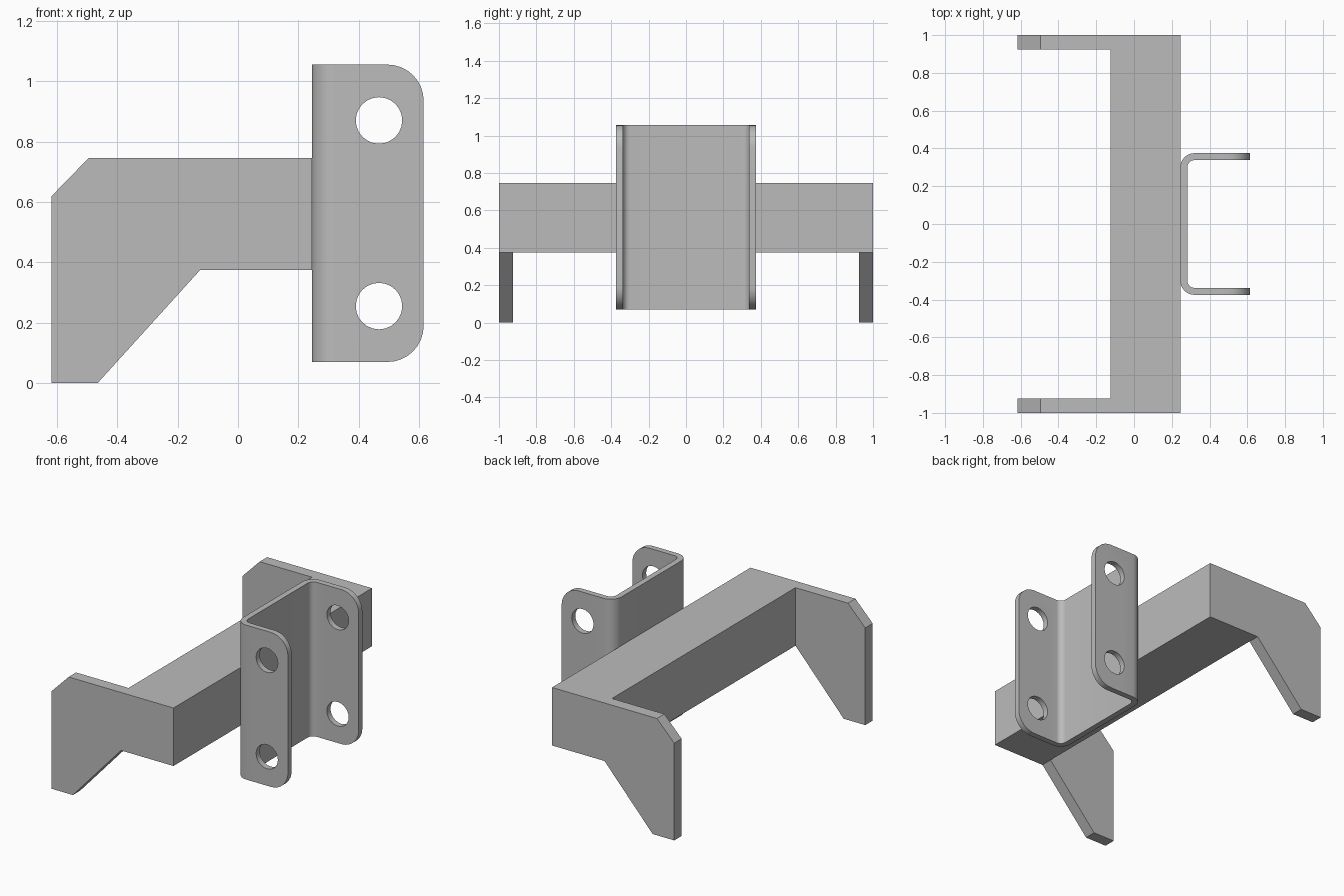
import bpy
import math
from math import pi, cos, sin
from mathutils import Matrix

default = bpy.data.objects.get("Cube")
if default:
    bpy.data.objects.remove(default, do_unlink=True)

import bmesh

steel = bpy.data.materials.new("grey steel")
steel.use_nodes = True
grey = (0.5, 0.5, 0.5, 1)
steel.diffuse_color = grey
steel.node_tree.nodes["Principled BSDF"].inputs["Base Color"].default_value = grey


def prism(name, outline, low, high, axis="z"):
    """Extrude an outline: (x, y) points along z, or (x, z) points along y."""
    bm = bmesh.new()
    place = (lambda a, b: (a, b, low)) if axis == "z" else (lambda a, b: (a, low, b))
    face = bm.faces.new([bm.verts.new(place(a, b)) for a, b in outline])
    moved = bmesh.ops.extrude_face_region(bm, geom=[face])["geom"]
    step = (0, 0, high - low) if axis == "z" else (0, high - low, 0)
    bmesh.ops.translate(bm, vec=step,
                        verts=[v for v in moved if isinstance(v, bmesh.types.BMVert)])
    bmesh.ops.recalc_face_normals(bm, faces=bm.faces)
    mesh = bpy.data.meshes.new(name)
    bm.to_mesh(mesh)
    bm.free()
    obj = bpy.data.objects.new(name, mesh)
    mesh.materials.append(steel)
    bpy.context.collection.objects.link(obj)
    return obj


def arc(cx, cy, r, start, end, steps=8):
    angles = [math.radians(start + (end - start) * i / steps) for i in range(steps + 1)]
    return [(cx + r * cos(a), cy + r * sin(a)) for a in angles]


def cut(obj, cutter, operation):
    cutter.hide_render = True
    mod = obj.modifiers.new(operation.lower(), "BOOLEAN")
    mod.operation = operation
    mod.solver = "EXACT"
    mod.object = cutter
    graph = bpy.context.evaluated_depsgraph_get()
    mesh = bpy.data.meshes.new_from_object(obj.evaluated_get(graph))
    obj.modifiers.clear()
    obj.data = mesh
    bpy.data.objects.remove(cutter, do_unlink=True)


# Cross beam
back, front = -0.125, 0.245
bottom, top = 0.375, 0.745
prism("cross_beam", [(back, bottom), (front, bottom), (front, top), (back, top)], -1, 1, "y")

# Hooked end plates with a chamfered top corner
hook = [(back, bottom), (back, top), (-0.495, top), (-0.617, 0.62), (-0.617, 0), (-0.465, 0)]
for side, low, high in (("left", 0.925, 1), ("right", -1, -0.925)):
    prism(side + "_end_plate", hook, low, high, "y")

# Bent U channel, open towards +x
tip, half, thick, bend = 0.615, 0.375, 0.037, 0.075
z0, z1 = 0.07, 1.055
cx, cy = front + bend, half - bend
outer = [(tip, half)] + arc(cx, cy, bend, 90, 180) + arc(cx, -cy, bend, 180, 270) + [(tip, -half)]
inside = bend - thick
inner = ([(tip, thick - half)] + arc(cx, -cy, inside, 270, 180)
         + arc(cx, cy, inside, 180, 90) + [(tip, half - thick)])
channel = prism("u_bracket", outer + inner, z0, z1)

# Rounded flange corners
r = 0.12
rounded = ([(0, z0 - 0.1), (0.4, z0 - 0.1), (0.4, z0)] + arc(tip - r, z0 + r, r, -90, 0)
           + arc(tip - r, z1 - r, r, 0, 90) + [(0.4, z1), (0.4, z1 + 0.1), (0, z1 + 0.1)])
cut(channel, prism("flange_outline", rounded, -0.6, 0.6, "y"), "INTERSECT")

# Bolt holes through both flanges
for z in (0.255, 0.87):
    cut(channel, prism("bolt_hole", arc(0.467, z, 0.077, 0, 345, 23), -0.6, 0.6, "y"),
        "DIFFERENCE")

bpy.ops.object.select_all(action="DESELECT")
channel.select_set(True)
bpy.context.view_layer.objects.active = channel
bpy.ops.object.shade_smooth_by_angle(angle=math.radians(30))
